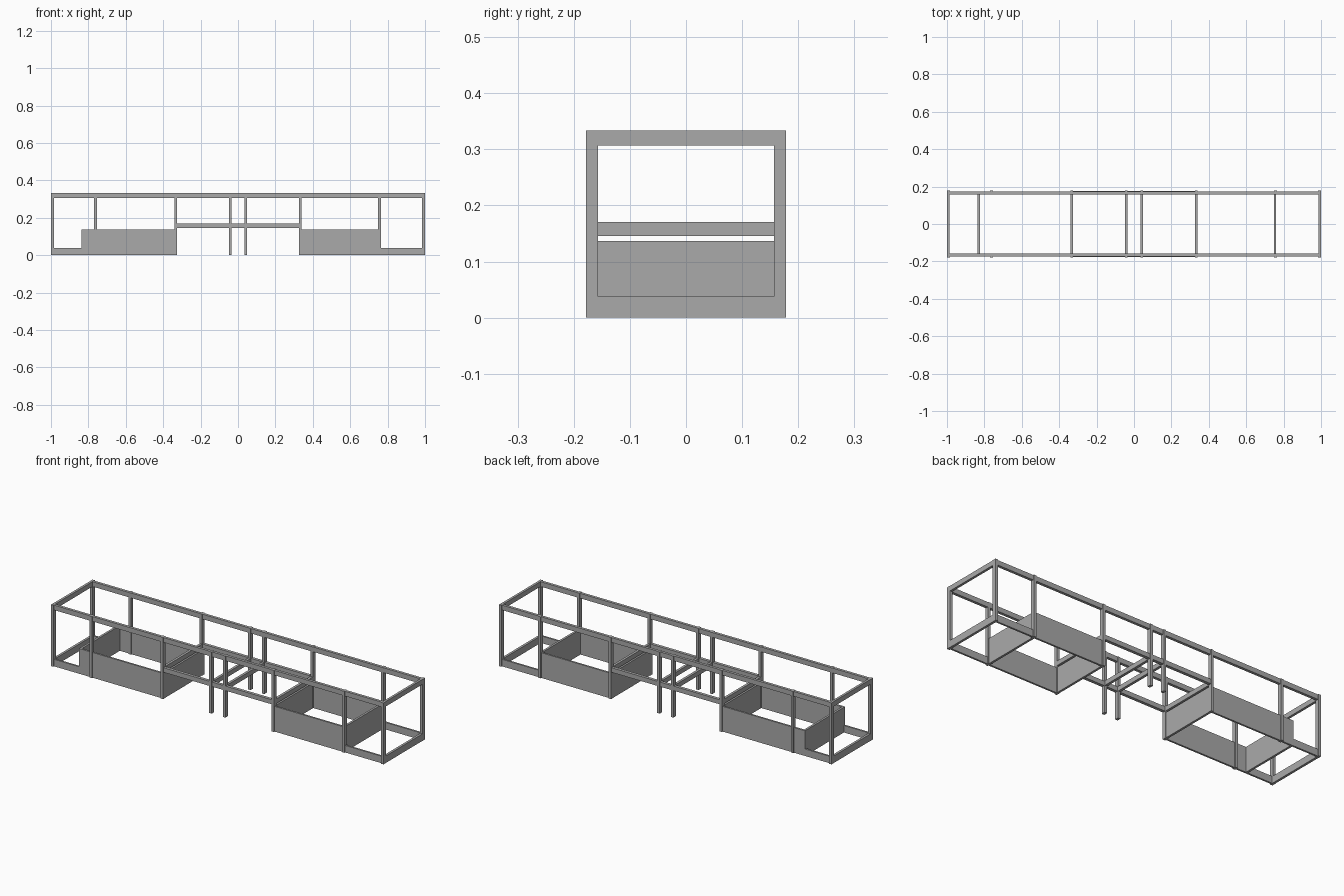
import bpy

# dark grey finish shared by all parts
grey = bpy.data.materials.new("dark_grey")
grey.diffuse_color = (0.4, 0.4, 0.4, 1)

def box(name, x0, x1, y0, y1, z0, z1):
    bpy.ops.mesh.primitive_cube_add(size=1)
    o = bpy.context.object
    o.name = name
    o.location = ((x0 + x1) / 2, (y0 + y1) / 2, (z0 + z1) / 2)
    o.scale = (abs(x1 - x0), abs(y1 - y0), z1 - z0)
    o.data.materials.append(grey)
    return o

H = 0.334            # overall height
YI, YO = 0.157, 0.178  # inner and outer faces of the posts
W = 0.0075           # half width of a post

for s, side in ((-1, "front"), (1, "back")):
    # upright posts
    for x in (-0.9925, -0.762, -0.333, -0.041, 0.041, 0.333, 0.757, 0.9925):
        box(side + "_post", x - W, x + W, s * YI, s * YO, 0, H)
    # long top rail and raised middle rail
    box(side + "_top_rail", -0.99, 0.99, s * 0.159, s * 0.174, 0.307, H - 0.0005)
    box(side + "_middle_rail", -0.333, 0.333, s * 0.16, s * 0.1765, 0.146, 0.171)
    # tall side panels of the two bays
    box(side + "_left_panel", -0.836, -0.333, s * 0.162, s * 0.172, 0, 0.137)
    box(side + "_right_panel", 0.333, 0.757, s * 0.162, s * 0.172, 0, 0.137)
    # low kick boards at both ends
    box(side + "_left_kickboard", -0.99, -0.83, s * 0.162, s * 0.172, 0, 0.038)
    box(side + "_right_kickboard", 0.757, 0.99, s * 0.162, s * 0.172, 0, 0.038)

# end frames: top bar and kick board
for s in (-1, 1):
    box("end_top_bar", s * 0.986, s * 0.999, -YI, YI, 0.307, H)
    box("end_kickboard", s * 0.986, s * 0.999, -YI, YI, 0, 0.038)

# cross panels closing the bays
for x in (-0.83, -0.333, 0.333, 0.754):
    box("cross_panel", x - 0.006, x + 0.006, -0.162, 0.162, 0, 0.137)

# cross bars of the middle frame
for x in (-0.333, -0.041, 0.041, 0.333):
    box("middle_cross_bar", x - 0.007, x + 0.007, -0.16, 0.16, 0.146, 0.171)
